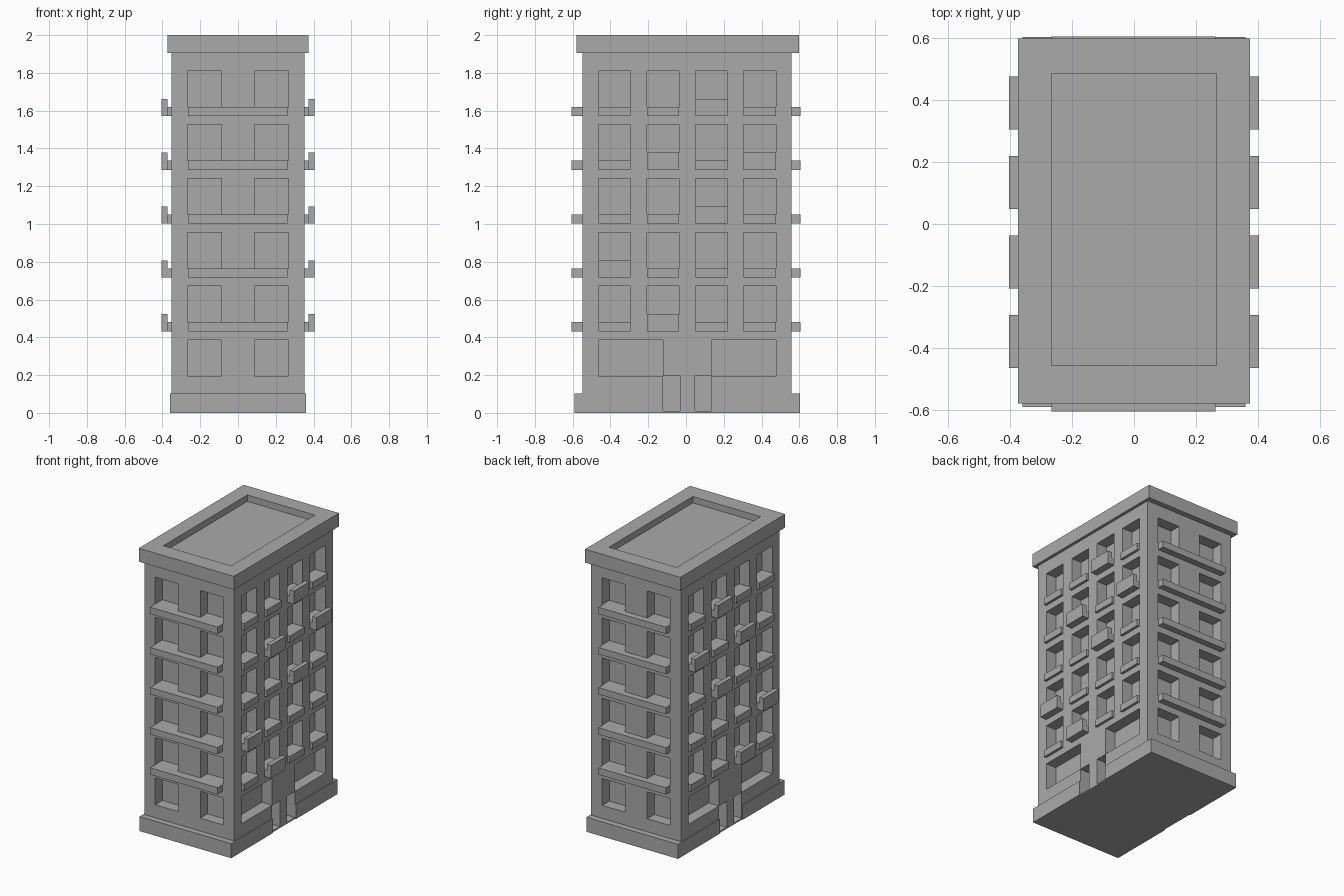
import bpy
import bmesh

if "Cube" in bpy.data.objects:
    bpy.data.objects.remove(bpy.data.objects["Cube"], do_unlink=True)

# Single concrete colour
concrete = bpy.data.materials.new("concrete_grey")
concrete.use_nodes = True
grey = (0.4, 0.4, 0.4, 1)
concrete.diffuse_color = grey
concrete.node_tree.nodes["Principled BSDF"].inputs["Base Color"].default_value = grey


def boxes(name, spans):
    """One object made of boxes, each given as (x0, x1, y0, y1, z0, z1)."""
    bm = bmesh.new()
    for x0, x1, y0, y1, z0, z1 in spans:
        made = bmesh.ops.create_cube(bm, size=1)
        for v in made["verts"]:
            v.co.x = x1 if v.co.x > 0 else x0
            v.co.y = y1 if v.co.y > 0 else y0
            v.co.z = z1 if v.co.z > 0 else z0
    mesh = bpy.data.meshes.new(name)
    bm.to_mesh(mesh)
    bm.free()
    mesh.materials.append(concrete)
    obj = bpy.data.objects.new(name, mesh)
    bpy.context.collection.objects.link(obj)
    return obj


def both_sides(spans):
    """Repeat boxes mirrored across x = 0."""
    return spans + [(-x1, -x0, *rest) for x0, x1, *rest in spans]


def cut(obj, cutter):
    mod = obj.modifiers.new("openings", "BOOLEAN")
    mod.operation = "DIFFERENCE"
    mod.solver = "EXACT"
    mod.object = cutter
    bpy.context.view_layer.objects.active = obj
    bpy.ops.object.modifier_apply(modifier=mod.name)


# Main sizes
WALL_X, FRONT, BACK = 0.353, -0.547, 0.559
DEPTH, OUT = 0.08, 0.8
STOREY, SILL, WIN_H, SLAB_H = 0.285, 0.195, 0.191, 0.048
side_columns = [(-0.464 + 0.2565 * i, -0.294 + 0.2565 * i) for i in range(4)]
sills = [SILL + STOREY * i for i in range(6)]

# Solid masses
base = boxes("base_plinth", [(-0.36, 0.36, -0.59, 0.603, 0, 0.103)])
walls = boxes("walls", [(-WALL_X, WALL_X, FRONT, BACK, 0.103, 1.905)])
parapet = boxes("roof_parapet", [(-0.374, 0.374, -0.579, 0.598, 1.905, 2)])

# Window openings on the two ends, all storeys
openings = []
for z in sills:
    end = (z, z + WIN_H)
    openings += both_sides([(0.087, 0.267, -OUT, FRONT + DEPTH, *end),
                            (0.087, 0.267, BACK - DEPTH, OUT, *end)])

# Window openings on the long sides, with wide shop windows at ground level
long_side = [(y0, y1, z, z + WIN_H) for z in sills[1:] for y0, y1 in side_columns]
long_side += [(-0.464, -0.121, SILL, SILL + WIN_H), (0.134, 0.476, SILL, SILL + WIN_H)]
openings += both_sides([(WALL_X - DEPTH, OUT, *s) for s in long_side])
window_cutter = boxes("window_cutter", openings)

# Entrance: a gap in the plinth and two doorways beside a central pier
doors = [(WALL_X - DEPTH, OUT, -0.121, -0.032, 0.01, SILL - 0.001),
         (WALL_X - DEPTH, OUT, 0.047, 0.134, 0.01, SILL - 0.001)]
door_cutter = boxes("door_cutter", both_sides(doors))
gap_cutter = boxes("entrance_gap_cutter", both_sides([(WALL_X, OUT, -0.122, 0.135, -0.1, 0.3)]))

# Sunken roof terrace
roof_cutter = boxes("roof_cutter", [(-0.266, 0.266, -0.457, 0.485, 1.955, 2.2)])

cut(walls, window_cutter)
cut(walls, door_cutter)
cut(base, gap_cutter)
cut(base, door_cutter)
cut(parapet, roof_cutter)
for helper in (window_cutter, door_cutter, gap_cutter, roof_cutter):
    bpy.data.objects.remove(helper, do_unlink=True)

# Balcony slabs across both ends
boxes("front_balconies", [(-0.266, 0.263, -0.605, FRONT, z - SLAB_H, z) for z in sills[1:]])
boxes("back_balconies", [(-0.266, 0.263, BACK, 0.605, z - SLAB_H, z) for z in sills[1:]])

# Window ledges on the long sides; some carry a raised outer box
raised = {(1, 1), (2, 0), (3, 2), (4, 1), (4, 3), (5, 2)}
ledges, planters = [], []
for row in range(1, 6):
    z = sills[row]
    for col, (y0, y1) in enumerate(side_columns):
        ledges.append((WALL_X, 0.372, y0, y1, z - SLAB_H, z))
        if (row, col) in raised:
            planters.append((0.372, 0.404, y0, y1, z - SLAB_H, z + 0.043))
boxes("side_ledges", both_sides(ledges))
boxes("raised_ledge_boxes", both_sides(planters))
